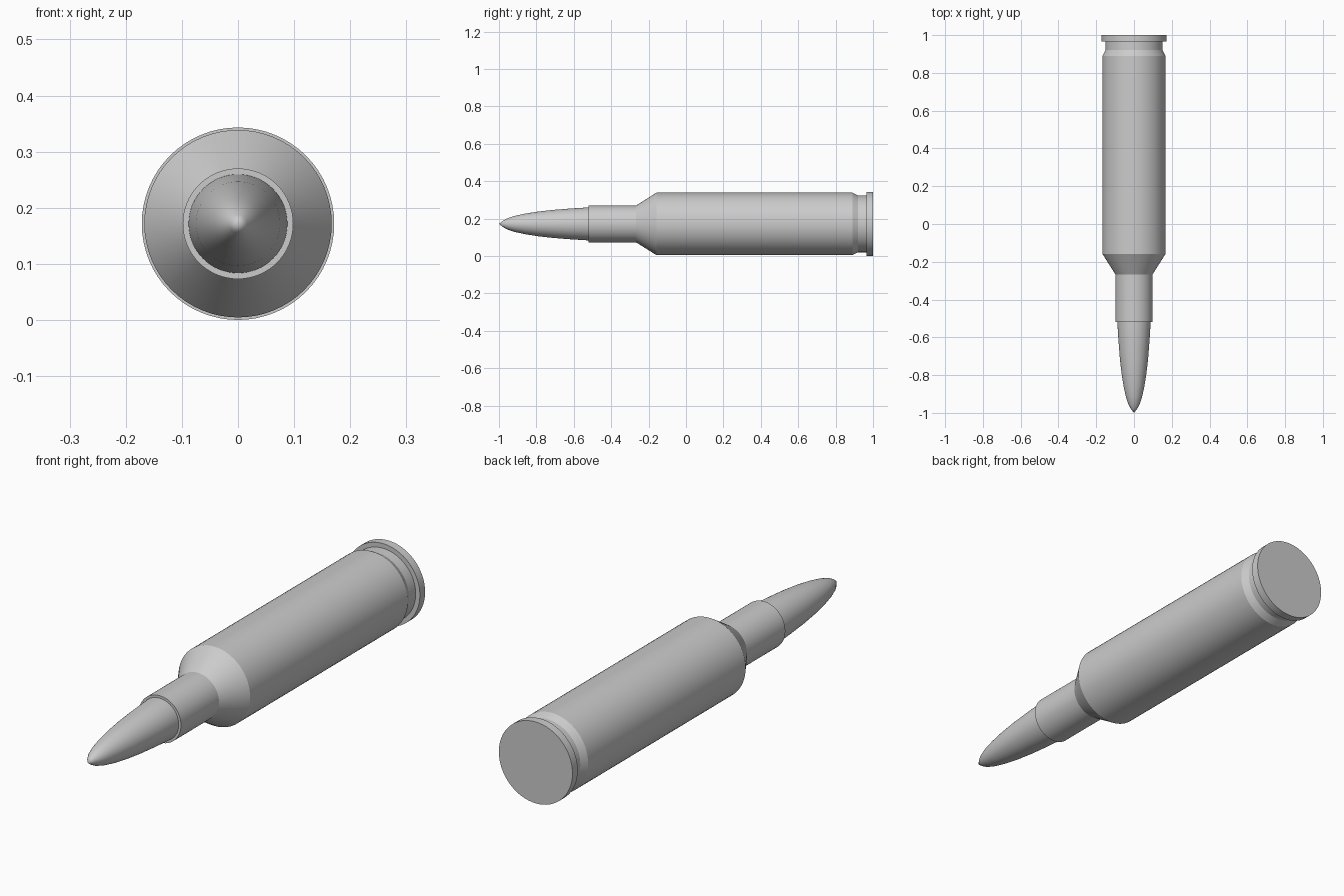
import bpy, bmesh, math

if "Cube" in bpy.data.objects:
    bpy.data.objects.remove(bpy.data.objects["Cube"])

SEGMENTS = 64
AXIS_Z = 0.1715


def lathe(name, profile):
    """Revolve (radius, y) points around the long axis; radius 0 makes a pole."""
    bm = bmesh.new()
    verts = [bm.verts.new((r, y, 0)) for r, y in profile]
    edges = [bm.edges.new(pair) for pair in zip(verts, verts[1:])]
    bmesh.ops.spin(bm, geom=verts + edges, cent=(0, 0, 0), axis=(0, 1, 0),
                   angle=math.tau, steps=SEGMENTS, use_duplicate=False)
    bmesh.ops.remove_doubles(bm, verts=bm.verts[:], dist=1e-5)
    bmesh.ops.recalc_face_normals(bm, faces=bm.faces[:])
    mesh = bpy.data.meshes.new(name)
    bm.to_mesh(mesh)
    bm.free()
    obj = bpy.data.objects.new(name, mesh)
    obj.location.z = AXIS_Z
    bpy.context.collection.objects.link(obj)
    bpy.context.view_layer.objects.active = obj
    obj.select_set(True)
    bpy.ops.object.shade_smooth_by_angle(angle=math.radians(20))
    obj.select_set(False)
    return obj


# Case: mouth, neck, shoulder, body, extraction groove, rim and flat base
lathe("case", [
    (0, -0.52), (0.0985, -0.52), (0.0985, -0.267), (0.167, -0.158),
    (0.167, 0.89), (0.152, 0.92), (0.152, 0.965),
    (0.1715, 0.965), (0.1715, 1.0), (0, 1.0),
])

# Tip: curved ogive seated slightly inside the case mouth
lathe("tip", [
    (0, -0.50), (0.088, -0.50), (0.088, -0.525), (0.082, -0.62),
    (0.075, -0.71), (0.066, -0.79), (0.055, -0.86), (0.043, -0.915),
    (0.030, -0.955), (0.016, -0.98), (0, -1.0),
])
